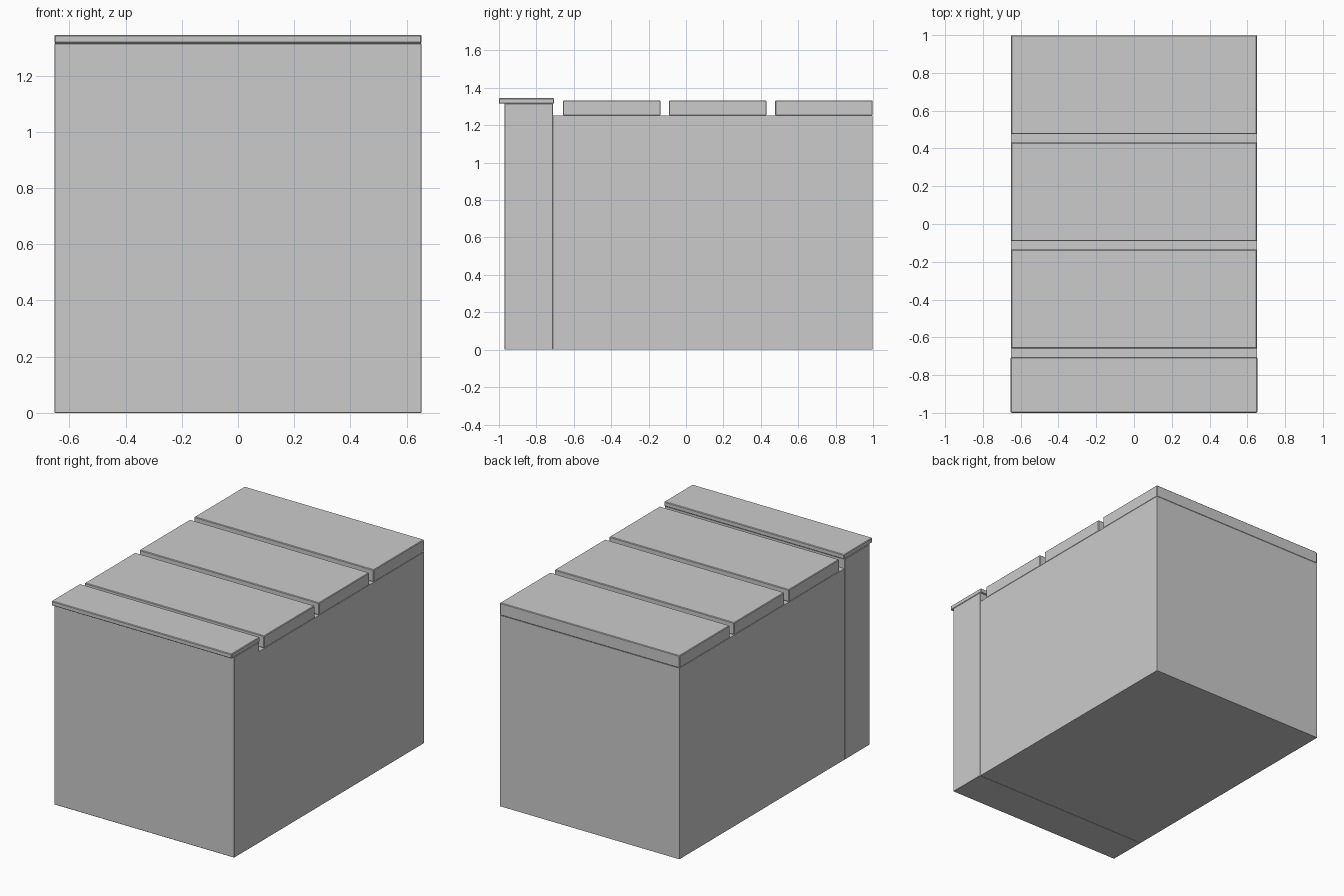
import bpy
import bmesh

if "Cube" in bpy.data.objects:
    bpy.data.objects.remove(bpy.data.objects["Cube"])


def box(name, x, y, z, bevel=0.0):
    """Box spanning the given (min, max) ranges, with optional eased edges."""
    bm = bmesh.new()
    bmesh.ops.create_cube(bm, size=1)
    for v in bm.verts:
        for i, (lo, hi) in enumerate((x, y, z)):
            v.co[i] = hi if v.co[i] > 0 else lo
    mesh = bpy.data.meshes.new(name)
    bm.to_mesh(mesh)
    bm.free()
    obj = bpy.data.objects.new(name, mesh)
    bpy.context.collection.objects.link(obj)
    if bevel:
        mod = obj.modifiers.new("eased_edges", "BEVEL")
        mod.width = bevel
        mod.segments = 1
    return obj


HALF = 0.653

# Main block and taller front wall
box("main_block", (-0.651, 0.651), (-0.711, 0.998), (0, 1.252))
box("front_wall", (-HALF, HALF), (-0.971, -0.711), (0, 1.315), 0.002)

# Thin cap overhanging the front wall
box("wall_cap", (-HALF, HALF), (-1.0, -0.705), (1.315, 1.345), 0.004)

# Three evenly spaced slabs on top
for i in range(3):
    y0 = -0.658 + i * 0.567
    box(f"top_slab_{i + 1}", (-0.651, 0.651), (y0, y0 + 0.522),
        (1.252, 1.333), 0.004)
